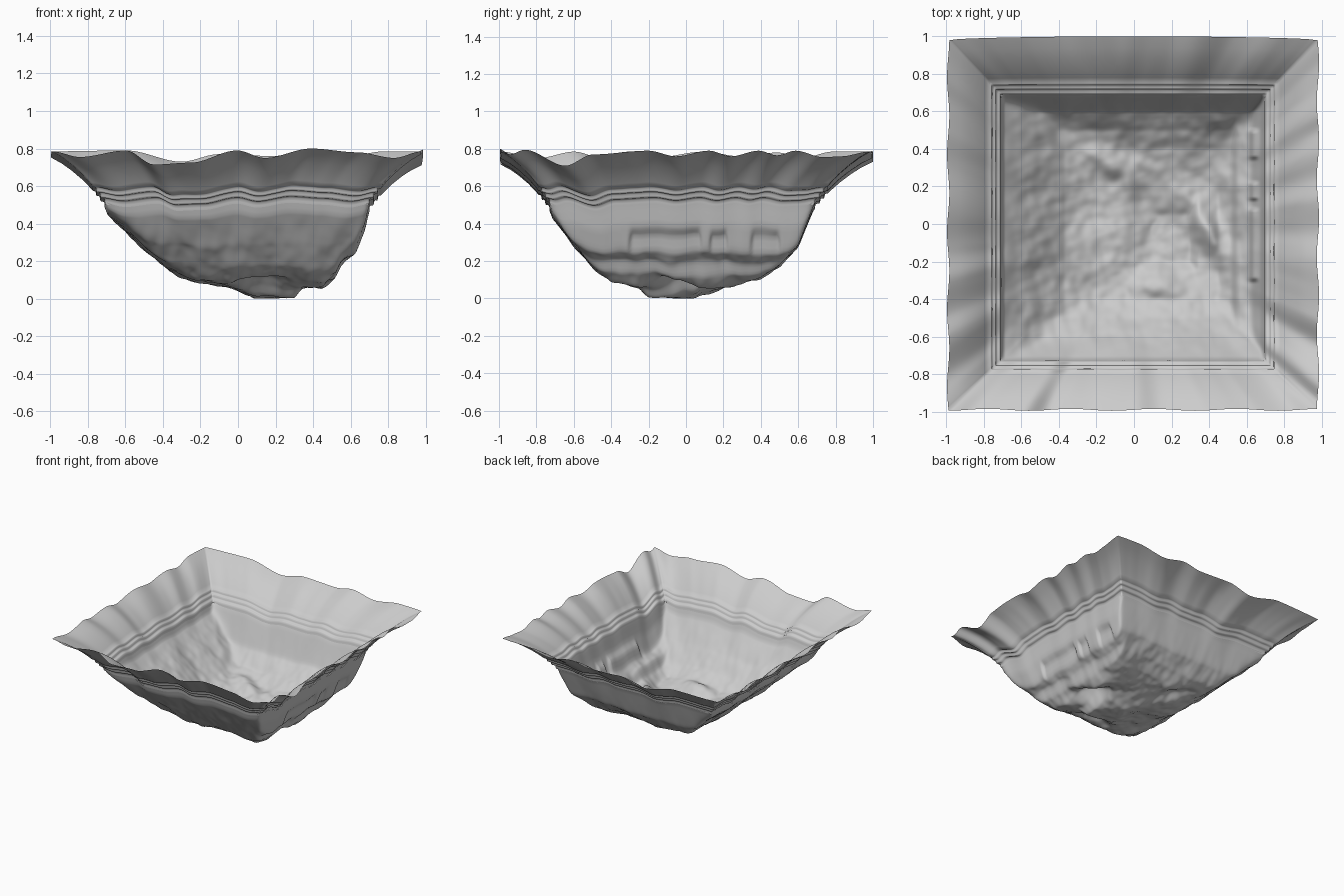
import bpy, math
from mathutils import noise, Vector

if "Cube" in bpy.data.objects:
    bpy.data.objects.remove(bpy.data.objects["Cube"])


def lerp_table(t, pts, ease=False):
    """Piecewise interpolation of (t, value) pairs, optionally eased."""
    if t <= pts[0][0]:
        return pts[0][1]
    for (a, va), (b, vb) in zip(pts, pts[1:]):
        if t <= b:
            k = (t - a) / (b - a)
            if ease:
                k = k * k * (3 - 2 * k)
            return va + (vb - va) * k
    return pts[-1][1]


def smooth_table(t, pts, w):
    return sum(lerp_table(t + k * w, pts) for k in (-1, -0.5, 0, 0.5, 1)) / 5


# wavy rim heights along each side
FRONT = [(-1, .785), (-.85, .755), (-.6, .79), (-.45, .715), (-.25, .725), (0, .79),
         (.15, .75), (.4, .80), (.65, .78), (.85, .75), (1, .785)]
RIGHT = [(-1, .785), (-.95, .77), (-.87, .795), (-.65, .71), (-.5, .77), (-.2, .79), (-.05, .76),
         (.13, .79), (.25, .76), (.4, .79), (.5, .765), (.6, .79), (.75, .755), (.85, .76), (1, .785)]
BACK = [(-1, .785), (-.6, .79), (-.3, .73), (-.1, .77), (.2, .76), (.35, .785), (.55, .75), (.8, .785), (1, .785)]
LEFT = [(-1, .785), (-.8, .75), (-.6, .785), (-.48, .76), (-.3, .785), (-.15, .755), (.1, .785),
        (.3, .76), (.5, .78), (.65, .755), (.8, .785), (1, .785)]


def wave(u, v):
    """Height offset for the direction (u, v) projected on the unit square."""
    m = max(abs(u), abs(v), 1e-6)
    u, v = u / m, v / m
    if abs(v) >= abs(u):
        return lerp_table(u, FRONT if v < 0 else BACK, True) - .765
    return lerp_table(v, RIGHT if u > 0 else LEFT, True) - .765


def inner(u, v):
    return -.005 + .705 * u, -.02 + .71 * v


def outer(u, v):
    x, y = -.005 + .985 * u, -.005 + .985 * v
    # slight irregularity of the outline, back edge bowed outwards
    if v > .99:
        y += .02 * max(0, math.cos(u * 1.6)) ** .5
    elif v < -.99:
        y += .005 * math.sin(u * 14)
    if abs(u) > .99:
        x += .006 * math.sin(v * 15 + u)
    return x, y


def add_mesh(name, verts, faces):
    me = bpy.data.meshes.new(name)
    me.from_pydata(verts, [], faces)
    me.polygons.foreach_set("use_smooth", [True] * len(faces))
    me.update()
    ob = bpy.data.objects.new(name, me)
    bpy.context.collection.objects.link(ob)
    return ob


# flared rim with rippled moulding
PROFILE = [(.985, .765), (.93, .733), (.88, .695), (.83, .65), (.79, .607), (.772, .585),
           (.763, .583), (.757, .578), (.755, .566), (.752, .556), (.742, .556), (.736, .55),
           (.734, .537), (.73, .527), (.72, .526), (.712, .52), (.71, .505), (.706, .49)]
n = 120
side = [-1 + 2 * i / n for i in range(n)]
loop = [(t, -1) for t in side] + [(1, t) for t in side] + [(-t, 1) for t in side] + [(-1, -t) for t in side]
verts, faces = [], []
for r, z in PROFILE:
    d = (.985 - r) / .275
    for u, v in loop:
        (ox, oy), (ix, iy) = outer(u, v), inner(u, v)
        flute = .008 * math.sin(d * math.pi) * noise.noise(Vector((u * 9, v * 9, 2))) if 0 < d < 1 else 0
        verts.append((ox + (ix - ox) * d, oy + (iy - oy) * d, z + flute + wave(u, v) * (1 - .5 * d)))
N = len(loop)
for k in range(len(PROFILE) - 1):
    for i in range(N):
        j = (i + 1) % N
        faces.append((k * N + i, k * N + j, (k + 1) * N + j, (k + 1) * N + i))
add_mesh("flared_rim", verts, faces)

# basin cross-sections along x and y
FX = [(-.71, .51), (-.70, .46), (-.5, .28), (-.37, .165), (-.2, .095), (0, .045), (.1, .012), (.3, .01),
      (.34, .05), (.45, .07), (.52, .13), (.55, .2), (.62, .25), (.68, .40), (.70, .51)]
FY = [(-.73, .51), (-.72, .46), (-.6, .29), (-.5, .18), (-.4, .10), (-.25, .05), (-.2, .012), (.05, .012),
      (.2, .07), (.4, .12), (.5, .18), (.6, .28), (.64, .38), (.69, .51)]


def ridge(x, y, cx, cy, angle, length, width, h):
    """Elongated smooth hump turned by an angle in degrees."""
    c, s = math.cos(math.radians(angle)), math.sin(math.radians(angle))
    dx, dy = x - cx, y - cy
    return h * math.exp(-((dx * c + dy * s) / length) ** 2 - ((dy * c - dx * s) / width) ** 2)


def basin_height(x, y, u, v):
    m = max(abs(u), abs(v))
    # square notches stepping in and out along the right wall
    xs = x
    if x > .56:
        inside = max(min(y - a, b - y) for a, b in ((-.3, .08), (.13, .22), (.35, .5)))
        k = max(0, min(1, inside / .02 + .5))
        xs = x + (.022 * k - .004) * max(0, 1 - abs(x - .635) / .035)
    fx, fy = smooth_table(xs, FX, .008), smooth_table(y, FY, .008)
    p = 5 + 9 * m ** 4
    z = (fx ** p + fy ** p) ** (1 / p)
    fade = min(1, (1 - m) * 5)
    # rough relief and ridges on the floor
    q = Vector((x + .3 * y, y - .3 * x, .3))
    z += fade * (.03 * noise.noise(q * 3.5) + .018 * noise.noise(q * 8) + .008 * noise.noise(q * 17))
    z += fade * (ridge(x, y, .39, -.03, -60, .17, .06, .10) + ridge(x, y, .13, -.33, 0, .12, .08, .07)
                 + ridge(x, y, -.15, .33, -35, .22, .06, .04))
    return max(.005, min(z, .51)) + wave(u, v) * .5 * m ** 6


G = 160
verts, faces = [], []
for j in range(G + 1):
    for i in range(G + 1):
        u, v = -1 + 2 * i / G, -1 + 2 * j / G
        x, y = inner(u, v)
        verts.append((x, y, basin_height(x, y, u, v)))
low = min(p[2] for p in verts)
for j in range(G):
    for i in range(G):
        a = j * (G + 1) + i
        faces.append((a, a + 1, a + G + 2, a + G + 1))
add_mesh("rough_basin", [(x, y, z - low) for x, y, z in verts], faces)
